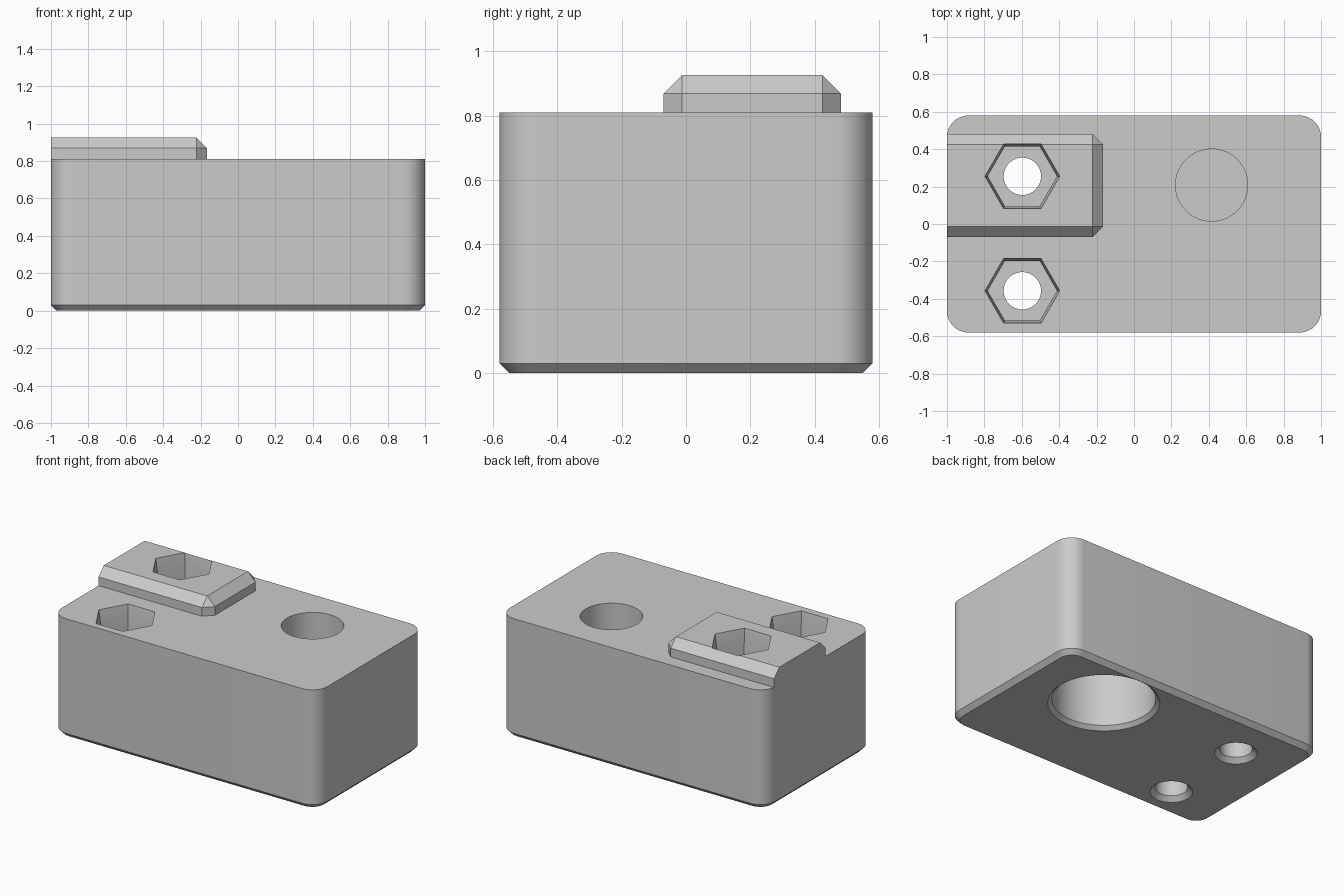
import bpy
import bmesh
import math

cube = bpy.data.objects.get("Cube")
if cube:
    bpy.data.objects.remove(cube, do_unlink=True)

grey = bpy.data.materials.new("light_grey")
grey.use_nodes = True
colour = (0.6, 0.6, 0.6, 1)
grey.diffuse_color = colour
grey.node_tree.nodes["Principled BSDF"].inputs["Base Color"].default_value = colour

BODY_TOP, PAD_TOP = 0.81, 0.926


def make_object(name, bm):
    bmesh.ops.recalc_face_normals(bm, faces=bm.faces)
    mesh = bpy.data.meshes.new(name)
    bm.to_mesh(mesh)
    bm.free()
    mesh.materials.append(grey)
    obj = bpy.data.objects.new(name, mesh)
    bpy.context.collection.objects.link(obj)
    return obj


def box(lo, hi):
    bm = bmesh.new()
    bmesh.ops.create_cube(bm, size=1)
    for v in bm.verts:
        v.co = [a + (c + 0.5) * (b - a) for a, b, c in zip(lo, hi, v.co)]
    return bm


def bevel(bm, rule, offset, segments=1):
    edges = [e for e in bm.edges if rule(*(v.co for v in e.verts))]
    bmesh.ops.bevel(bm, geom=edges, offset=offset, segments=segments,
                    profile=0.5, affect='EDGES')


def turned(name, x, y, sides, profile):
    """Closed solid from (radius, height) rings around a vertical axis."""
    bm = bmesh.new()
    rings = []
    for r, z in profile:
        angles = [math.tau * i / sides for i in range(sides)]
        rings.append([bm.verts.new((x + r * math.cos(a), y + r * math.sin(a), z))
                      for a in angles])
    for low, high in zip(rings, rings[1:]):
        for i in range(sides):
            j = (i + 1) % sides
            bm.faces.new((low[i], low[j], high[j], high[i]))
    bm.faces.new(rings[0])
    bm.faces.new(rings[-1])
    return make_object(name, bm)


def combine(target, other, operation):
    mod = target.modifiers.new(other.name, 'BOOLEAN')
    mod.operation = operation
    mod.solver = 'EXACT'
    mod.object = other
    bpy.context.view_layer.objects.active = target
    bpy.ops.object.modifier_apply(modifier=mod.name)
    bpy.data.objects.remove(other, do_unlink=True)


# Main block: rounded upright corners, chamfered foot
bm = box((-1, -0.58, 0), (1, 0.58, BODY_TOP))
bevel(bm, lambda a, b: abs(a.z - b.z) > 0.1, 0.115, 10)
bevel(bm, lambda a, b: max(a.z, b.z) < 0.001, 0.03)
block = make_object("mounting_block", bm)

# Raised pad, chamfered on all but its flush end
bm = box((-1, -0.07, BODY_TOP - 0.01), (-0.165, 0.482, PAD_TOP))
bevel(bm, lambda a, b: (min(a.z, b.z) > 0.9 and max(a.x, b.x) > -0.5)
      or (min(a.x, b.x) > -0.5 and abs(a.z - b.z) > 0.05), 0.057)
combine(block, make_object("raised_pad", bm), 'UNION')

# Two bolt holes with tapered hexagonal pockets
for y, top in ((0.255, PAD_TOP), (-0.357, BODY_TOP)):
    bolt = turned("bolt_hole", -0.597, y, 40,
                  [(0.16, -0.03), (0.1, 0.03), (0.1, 0.5)])
    combine(block, bolt, 'DIFFERENCE')
    pocket = turned("hex_pocket", -0.597, y, 6,
                    [(0.185, 0.3), (0.185, top - 0.1), (0.2, top), (0.203, top + 0.02)])
    combine(block, pocket, 'DIFFERENCE')

# Round recesses above and below, parted by a thin web
x, y = 0.415, 0.208
combine(block, turned("lower_recess", x, y, 64,
        [(0.372, -0.03), (0.342, 0), (0.317, 0.025), (0.317, 0.5)]), 'DIFFERENCE')
combine(block, turned("upper_recess", x, y, 64,
        [(0.193, 0.52), (0.193, 1)]), 'DIFFERENCE')

bpy.ops.object.select_all(action='DESELECT')
block.select_set(True)
bpy.context.view_layer.objects.active = block
bpy.ops.object.shade_smooth_by_angle(angle=math.radians(25))
for poly in block.data.polygons:
    poly.material_index = 0
